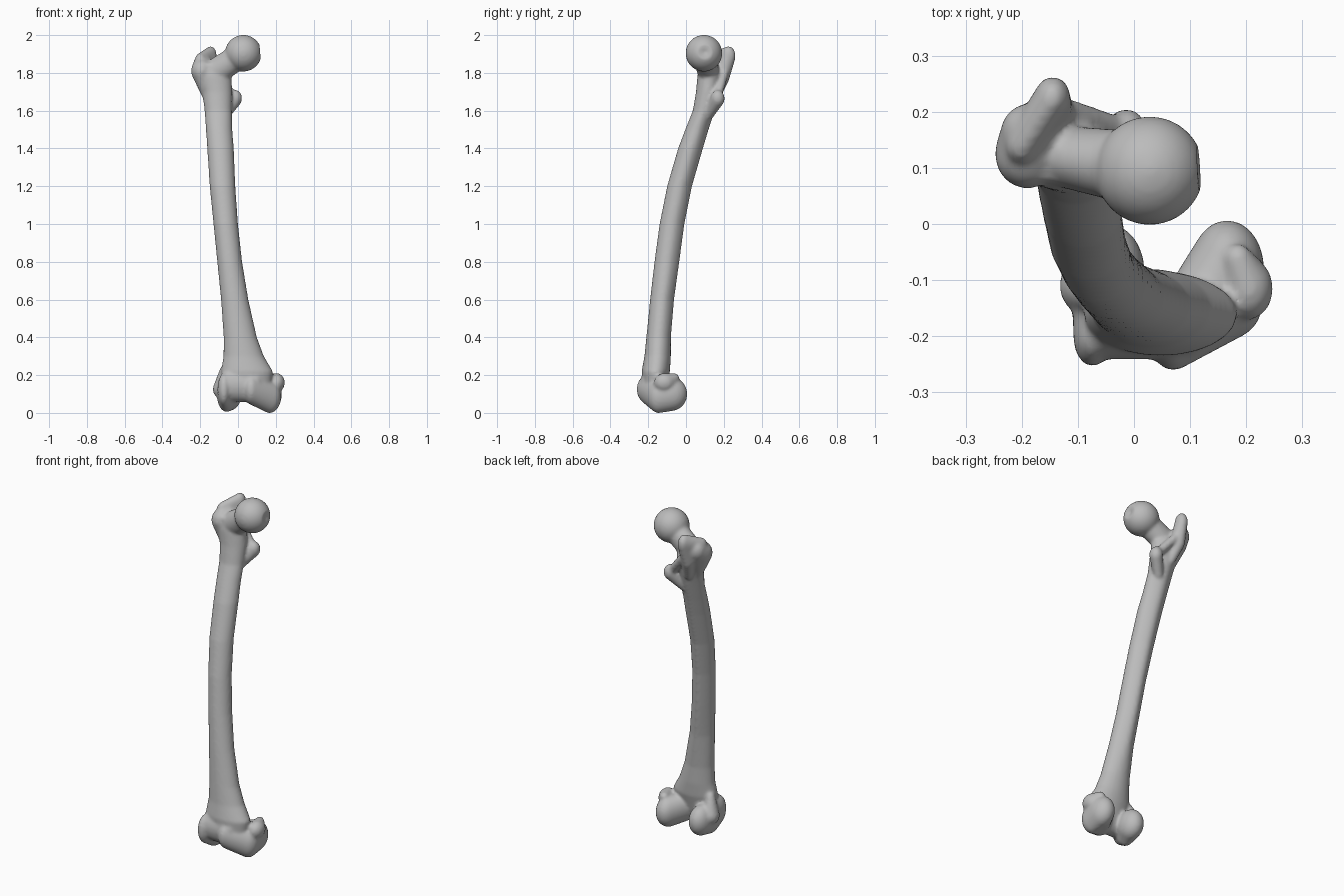
import bpy, bmesh, math
from mathutils import Matrix, Vector

cube = bpy.data.objects.get("Cube")
if cube:
    bpy.data.objects.remove(cube, do_unlink=True)

bone_grey = bpy.data.materials.new("bone_grey")
bone_grey.use_nodes = True
COLOUR = (0.5, 0.5, 0.5, 1)
bone_grey.diffuse_color = COLOUR
bone_grey.node_tree.nodes["Principled BSDF"].inputs["Base Color"].default_value = COLOUR

bm = bmesh.new()

# Directions of a unit ball, shared by all rounded parts
ball = bmesh.new()
bmesh.ops.create_icosphere(ball, subdivisions=4, radius=1)
BALL = [v.co.copy() for v in ball.verts]
ball.free()


def lump(*balls):
    """Convex hull around ellipsoids given as (centre, radii)."""
    points = []
    for centre, radii in balls:
        size = radii if isinstance(radii, tuple) else (radii,) * 3
        place = Matrix.Translation(centre) @ Matrix.Diagonal((*size, 1))
        points += [bm.verts.new(place @ p) for p in BALL]
    bmesh.ops.convex_hull(bm, input=points)
    inner = [v for v in points if not v.link_faces]
    bmesh.ops.delete(bm, geom=inner, context="VERTS")


def loft(sections, sides=32):
    """Tube through sections (z, x_min, x_max, y_min, y_max), narrower at the back."""
    rings = []
    for z, x0, x1, y0, y1 in sections:
        ridge = 0.3 if 0.5 < z < 1.65 else 0.05
        ring = []
        for i in range(sides):
            a = math.tau * i / sides
            narrow = 1 - ridge * max(0, math.sin(a)) ** 2
            ring.append(bm.verts.new(((x0 + x1) / 2 + (x1 - x0) / 2 * math.cos(a) * narrow,
                                      (y0 + y1) / 2 + (y1 - y0) / 2 * math.sin(a), z)))
        rings.append(ring)
    for low, high in zip(rings, rings[1:]):
        for i in range(sides):
            j = (i + 1) % sides
            bm.faces.new((low[i], low[j], high[j], high[i]))
    bm.faces.new(rings[0][::-1])
    bm.faces.new(rings[-1])


# Bowed shaft, flaring at both ends
loft([
    (0.12, -0.07, 0.17, -0.23, -0.11),
    (0.22, -0.09, 0.185, -0.235, -0.085),
    (0.3, -0.077, 0.137, -0.22, -0.08),
    (0.4, -0.076, 0.1, -0.21, -0.08),
    (0.6, -0.09, 0.055, -0.19, -0.063),
    (0.8, -0.11, 0.022, -0.167, -0.035),
    (1.0, -0.13, 0.0, -0.14, -0.008),
    (1.2, -0.15, -0.014, -0.1, 0.032),
    (1.4, -0.163, -0.022, -0.042, 0.09),
    (1.5, -0.17, -0.03, -0.004, 0.12),
    (1.6, -0.177, -0.032, 0.036, 0.152),
    (1.7, -0.19, -0.03, 0.053, 0.18),
    (1.78, -0.215, -0.035, 0.06, 0.185),
    (1.85, -0.21, -0.06, 0.075, 0.165),
])

# Ball head and neck
lump(((0.028, 0.095, 1.904), 0.097))
lump(((0, 0.1, 1.885), 0.066), ((-0.11, 0.118, 1.81), (0.06, 0.056, 0.075)))

# Greater trochanter: rounded body and tall rear blade
lump(((-0.19, 0.125, 1.81), (0.058, 0.062, 0.065)),
     ((-0.185, 0.165, 1.84), (0.052, 0.05, 0.06)),
     ((-0.165, 0.12, 1.68), 0.025))
lump(((-0.2, 0.14, 1.86), (0.03, 0.035, 0.045)),
     ((-0.145, 0.225, 1.89), (0.032, 0.038, 0.052)),
     ((-0.15, 0.195, 1.78), (0.035, 0.035, 0.05)),
     ((-0.125, 0.155, 1.67), 0.025))

# Lesser trochanter and the crest joining the two
lump(((-0.014, 0.168, 1.665), (0.036, 0.037, 0.045)), ((-0.07, 0.12, 1.58), 0.028))
lump(((-0.12, 0.2, 1.79), 0.024), ((-0.035, 0.17, 1.69), 0.024))

# Inner (left) condyle with its side knob
lump(((0.166, -0.08, 0.1), (0.066, 0.087, 0.09)),
     ((0.168, -0.145, 0.086), (0.06, 0.06, 0.087)),
     ((0.07, -0.195, 0.125), (0.045, 0.066, 0.08)))
lump(((0.205, -0.115, 0.16), (0.043, 0.055, 0.05)), ((0.185, -0.06, 0.185), 0.025))

# Outer (right) condyle with its side knob
lump(((-0.045, -0.085, 0.1), (0.064, 0.085, 0.088)),
     ((-0.06, -0.14, 0.085), (0.05, 0.06, 0.08)),
     ((-0.074, -0.2, 0.125), (0.034, 0.054, 0.085)))
lump(((-0.088, -0.11, 0.125), (0.045, 0.05, 0.05)), ((-0.07, -0.13, 0.23), 0.025))

# Bridge behind the kneecap groove
lump(((-0.05, -0.175, 0.145), (0.05, 0.066, 0.085)),
     ((0.09, -0.175, 0.145), (0.05, 0.066, 0.09)))

bmesh.ops.recalc_face_normals(bm, faces=bm.faces)
mesh = bpy.data.meshes.new("thigh_bone")
bm.to_mesh(mesh)
bm.free()
bone = bpy.data.objects.new("thigh_bone", mesh)
bpy.context.collection.objects.link(bone)
bpy.ops.object.select_all(action="DESELECT")
bpy.context.view_layer.objects.active = bone
bone.select_set(True)

# Fuse the parts into one skin and soften the joins
remesh = bone.modifiers.new("fuse", "REMESH")
remesh.mode = "VOXEL"
remesh.voxel_size = 0.008
smooth = bone.modifiers.new("soften", "SMOOTH")
smooth.factor = 0.5
smooth.iterations = 8
for name in ("fuse", "soften"):
    bpy.ops.object.modifier_apply(modifier=name)

# Ligament pit on the inner side of the head
pit = Vector((0.122, 0.1, 1.91))
for v in bone.data.vertices:
    near = max(0, 1 - (v.co - pit).length / 0.04)
    v.co.x -= 0.016 * near

bone.data.materials.append(bone_grey)
bpy.ops.object.shade_smooth()
